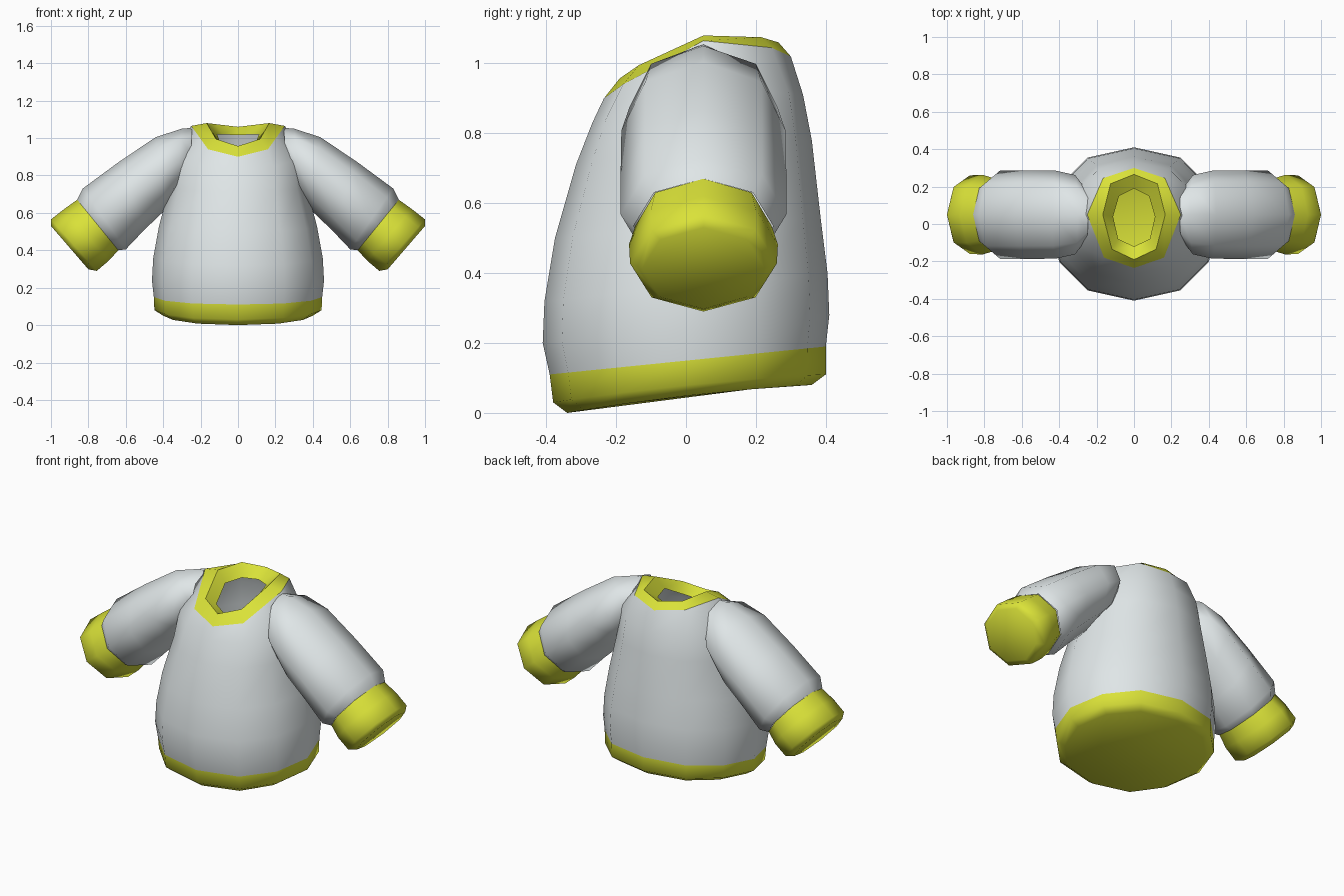
import bpy, bmesh, math
from mathutils import Vector as V

if "Cube" in bpy.data.objects:
    bpy.data.objects.remove(bpy.data.objects["Cube"])


def material(name, rgb):
    m = bpy.data.materials.new(name)
    m.diffuse_color = (*rgb, 1)
    m.use_nodes = True
    m.node_tree.nodes["Principled BSDF"].inputs["Base Color"].default_value = m.diffuse_color
    return m


trim = material("yellow_trim", (0.70, 0.76, 0.04))
cloth = material("pale_cloth", (0.74, 0.79, 0.80))


def loft(name, rings, mat, smooth=60, cap_first=False, cap_last=False):
    """Skin a list of equal-length closed rings."""
    bm = bmesh.new()
    vs = [[bm.verts.new(p) for p in r] for r in rings]
    n = len(rings[0])
    for a, b in zip(vs, vs[1:]):
        for i in range(n):
            j = (i + 1) % n
            bm.faces.new((a[i], a[j], b[j], b[i]))
    if cap_first:
        bm.faces.new(vs[0][::-1])
    if cap_last:
        bm.faces.new(vs[-1])
    me = bpy.data.meshes.new(name)
    bm.to_mesh(me)
    bm.free()
    me.materials.append(mat)
    ob = bpy.data.objects.new(name, me)
    bpy.context.collection.objects.link(ob)
    bpy.ops.object.select_all(action='DESELECT')
    ob.select_set(True)
    bpy.context.view_layer.objects.active = ob
    bpy.ops.object.shade_smooth_by_angle(angle=math.radians(smooth))
    return ob


def body_ring(front, back, rx, lift=0.0):
    """12-sided tilted ring from its front and back (y, z) points."""
    (yf, zf), (yb, zb) = front, back
    pts = []
    for i in range(12):
        a = i * math.tau / 12
        s, c = math.sin(a), -math.cos(a)
        wide = 1.08 if i % 6 in (1, 5) else 1.0
        pts.append(V((rx * s * wide, (yf + yb) / 2 + c * (yb - yf) / 2,
                      (zf + zb) / 2 + c * (zb - zf) / 2 + lift * s * s)))
    return pts


def mirrored(half):
    """Close a front-to-back half ring across x = 0."""
    half = [V(p) for p in half]
    return half + [V((-p.x, p.y, p.z)) for p in half[-2:0:-1]]


# neckline rings: lower edge, rim, inside edge
neck_low = [(0, -.235, .90), (.16, -.18, .94), (.25, .05, 1.065), (.165, .245, 1.045), (0, .30, 1.02)]
neck_rim = [(0, -.19, .957), (.118, -.135, .995), (.167, .05, 1.08), (.125, .215, 1.075), (0, .265, 1.06)]
neck_in = [(0, -.12, .925), (.085, -.08, .95), (.112, .04, 1.02), (.08, .15, 1.02), (0, .19, 1.015)]
loft("collar", [mirrored(r) for r in (neck_low, neck_rim, neck_in)], trim)

# hem band with closed underside
band_top = body_ring((-.39, .11), (.40, .19), .45)
loft("hem_band", [body_ring((-.34, 0), (.36, .08), .40, .01),
                  body_ring((-.38, .03), (.40, .11), .447, .01), band_top], trim, cap_first=True)

# torso, its top ring follows the collar's lower edge
p = [V(q) for q in neck_low]
top = mirrored([p[0], p[1], (p[1] + p[2]) / 2, p[2], (p[2] + p[3]) / 2, p[3], p[4]])
loft("torso", [band_top,
               body_ring((-.41, .20), (.41, .28), .46),
               body_ring((-.405, .32), (.405, .40), .453),
               body_ring((-.375, .50), (.385, .56), .422),
               body_ring((-.315, .71), (.36, .78), .365),
               body_ring((-.268, .83), (.335, .91), .345, .04),
               top], cloth)


def arm_ring(side, hi, lo, ry, cy=.05):
    """8-sided ring from its upper and lower (x, z) points."""
    hi, lo = V((hi[0], 0, hi[1])), V((lo[0], 0, lo[1]))
    mid, half = (hi + lo) / 2, (hi - lo) / 2
    pts = []
    for i in range(8):
        a = i * math.tau / 8
        q = mid + half * math.cos(a) + V((0, cy + ry * math.sin(a), 0))
        pts.append(V((q.x * side, q.y, q.z)))
    return pts if side < 0 else pts[::-1]


# sleeves and cuffs
sleeve = [((.245, 1.055), (.26, .76), .13), ((.30, 1.05), (.33, .70), .212),
          ((.44, 1.005), (.395, .61), .235), ((.64, .87), (.50, .51), .237),
          ((.83, .73), (.60, .405), .237), ((.86, .67), (.64, .40), .20)]
cuff = [((.86, .67), (.64, .40), .195), ((.93, .62), (.69, .345), .213),
        ((1.0, .565), (.755, .29), .21), ((1.0, .53), (.80, .298), .175)]
for side, label in ((1, "right"), (-1, "left")):
    for part, spec, mat in (("sleeve", sleeve, cloth), ("cuff", cuff, trim)):
        rings = [arm_ring(side, *s) for s in spec]
        ob = loft(f"{part}_{label}", rings, mat, 75 if part == "sleeve" else 50,
                  cap_last=(part == "cuff"))
        # face normals outward
        bm = bmesh.new()
        bm.from_mesh(ob.data)
        bmesh.ops.recalc_face_normals(bm, faces=bm.faces)
        bm.to_mesh(ob.data)
        bm.free()
